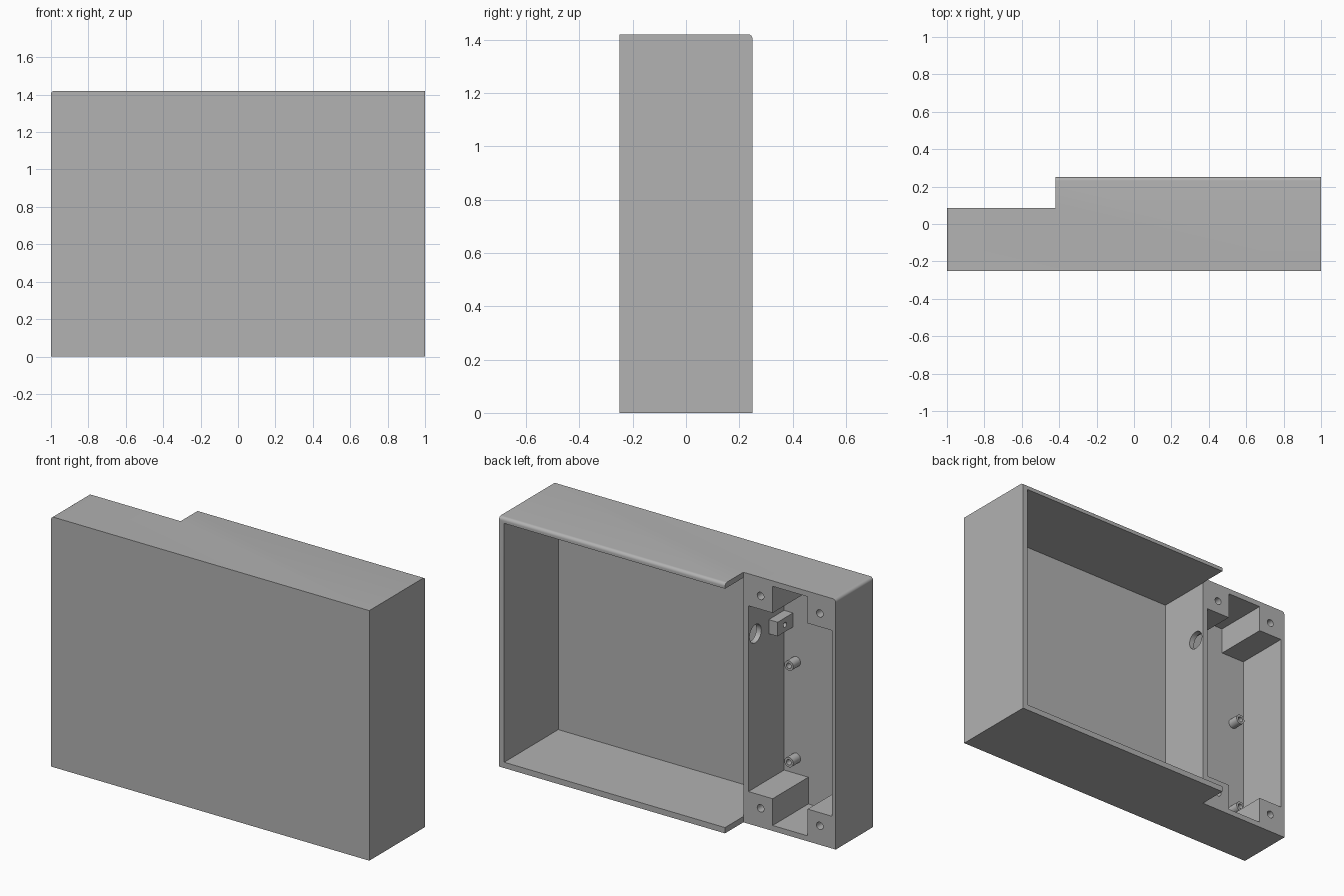
import bpy, bmesh
from math import radians
from mathutils import Matrix

cube = bpy.data.objects.get("Cube")
if cube:
    bpy.data.objects.remove(cube, do_unlink=True)

grey = bpy.data.materials.new("plain grey")
grey.use_nodes = True
grey.diffuse_color = (0.445, 0.445, 0.445, 1)
grey.node_tree.nodes["Principled BSDF"].inputs["Base Color"].default_value = grey.diffuse_color

HEIGHT, FRONT, BACK, LOW_BACK = 1.42, -0.25, 0.25, 0.085
STEP = -0.42            # x where the tall part meets the low bay
WALL, FLOOR = 0.033, -0.235
BAY_MID = -0.714        # centre line of the low bay


def make(name, bm):
    bmesh.ops.recalc_face_normals(bm, faces=bm.faces)
    mesh = bpy.data.meshes.new(name)
    bm.to_mesh(mesh)
    bm.free()
    mesh.materials.append(grey)
    obj = bpy.data.objects.new(name, mesh)
    bpy.context.collection.objects.link(obj)
    return obj


def prism(points, z0, z1):
    bm = bmesh.new()
    face = bm.faces.new([bm.verts.new((x, y, z0)) for x, y in points])
    top = bmesh.ops.extrude_face_region(bm, geom=[face])
    verts = [v for v in top["geom"] if isinstance(v, bmesh.types.BMVert)]
    bmesh.ops.translate(bm, verts=verts, vec=(0, 0, z1 - z0))
    return bm


def box(name, x0, x1, y0, y1, z0, z1):
    return make(name, prism([(x0, y0), (x1, y0), (x1, y1), (x0, y1)], z0, z1))


def rod(name, centre, radius, length, axis="Y"):
    bm = bmesh.new()
    turn = Matrix.Rotation(radians(90), 4, "X" if axis == "Y" else "Y")
    bmesh.ops.create_cone(bm, cap_ends=True, segments=32, radius1=radius, radius2=radius,
                          depth=length, matrix=Matrix.Translation(centre) @ turn)
    return make(name, bm)


def activate(obj):
    bpy.ops.object.select_all(action="DESELECT")
    obj.select_set(True)
    bpy.context.view_layer.objects.active = obj


def cut(obj, cutter):
    cutter.hide_render = True
    mod = obj.modifiers.new("cut", "BOOLEAN")
    mod.operation, mod.solver, mod.object = "DIFFERENCE", "EXACT", cutter
    activate(obj)
    bpy.ops.object.modifier_apply(modifier=mod.name)
    bpy.data.objects.remove(cutter, do_unlink=True)


def smooth(obj):
    activate(obj)
    bpy.ops.object.shade_smooth_by_angle(angle=radians(30))


# Stepped case with two rounded top edges
bm = prism([(-1, FRONT), (1, FRONT), (1, BACK), (STEP, BACK), (STEP, LOW_BACK), (-1, LOW_BACK)], 0, HEIGHT)
rounded = [e for e in bm.edges if all(v.co.z > 1 for v in e.verts)
           and (all(v.co.y > 0.2 for v in e.verts) or all(v.co.x < -0.9 for v in e.verts))]
bmesh.ops.bevel(bm, geom=rounded, offset=0.018, segments=6, profile=0.5, affect="EDGES")
case = make("case", bm)

# Large cavity, open at the back and beside the step
cut(case, box("main_cavity", STEP - 0.001, 1 - WALL, FLOOR, 0.5, WALL, HEIGHT - 0.031))

# Bay with solid corner blocks: a cross-shaped opening
cut(case, box("bay_wide", -0.976, -0.452, FLOOR, 0.5, 0.183, 1.238))
cut(case, box("bay_tall", BAY_MID - 0.11, BAY_MID + 0.11, FLOOR, 0.5, 0.031, 1.389))

# Screw holes in the corner blocks
for side in (-1, 1):
    for z in (0.108, 1.314):
        cut(case, rod("screw_hole", (BAY_MID + side * 0.186, LOW_BACK - 0.05, z), 0.021, 0.3))

# Cable hole through the divider
cut(case, rod("cable_hole", (-0.437, 0.022, 1.056), 0.052, 0.1, "X"))
smooth(case)

# Hollow mounting posts on the bay floor
for side, label in ((-1, "right"), (1, "left")):
    for z, level in ((0.272, "lower"), (0.82, "upper")):
        x = BAY_MID + side * 0.187
        post = rod(f"post_{level}_{label}", (x, FLOOR + 0.03, z), 0.028, 0.07)
        cut(post, rod("post_hole", (x, FLOOR + 0.06, z), 0.015, 0.1))
        smooth(post)

# Small drilled bracket beside the divider
bracket = box("bracket", -0.508, -0.45, FLOOR - 0.003, -0.097, 1.01, 1.09)
cut(bracket, rod("bracket_hole", (-0.51, -0.163, 1.05), 0.014, 0.07, "X"))
smooth(bracket)
